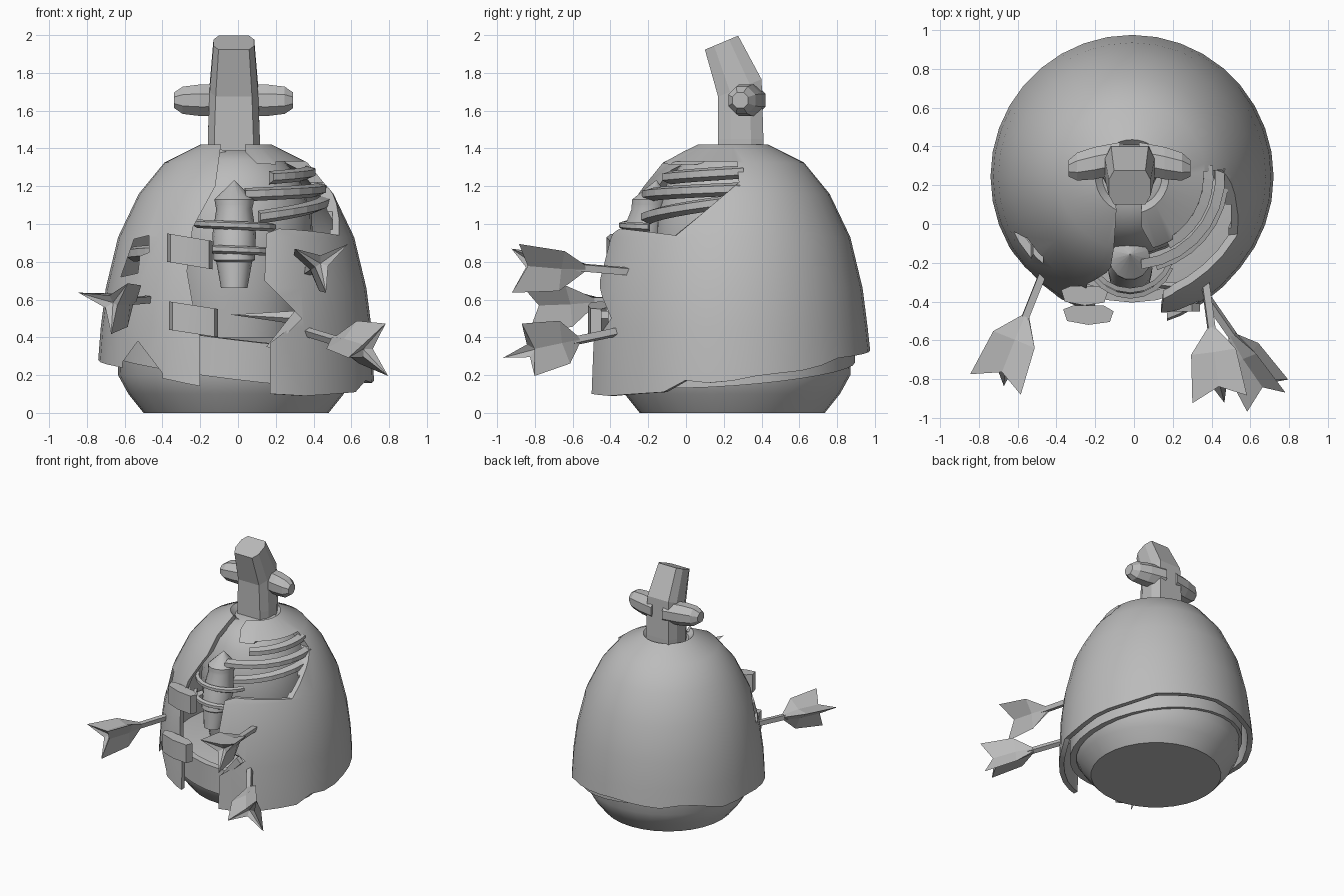
import bpy, bmesh, math
from mathutils import Vector, Matrix

cube = bpy.data.objects.get("Cube")
if cube:
    bpy.data.objects.remove(cube)

grey = bpy.data.materials.new("plain grey")
grey.use_nodes = True
tint = (0.5, 0.5, 0.5, 1)
grey.diffuse_color = tint
grey.node_tree.nodes["Principled BSDF"].inputs["Base Color"].default_value = tint
CX, CY = -0.01, 0.245


def make(name, verts, faces, smooth=None):
    mesh = bpy.data.meshes.new(name)
    mesh.from_pydata([tuple(v) for v in verts], [], faces)
    bm = bmesh.new()
    bm.from_mesh(mesh)
    bmesh.ops.recalc_face_normals(bm, faces=bm.faces)
    bm.to_mesh(mesh)
    bm.free()
    mesh.materials.append(grey)
    obj = bpy.data.objects.new(name, mesh)
    bpy.context.collection.objects.link(obj)
    if smooth:
        shade(obj, smooth)
    return obj


def shade(obj, angle):
    bpy.ops.object.select_all(action='DESELECT')
    obj.select_set(True)
    bpy.context.view_layer.objects.active = obj
    bpy.ops.object.shade_smooth_by_angle(angle=math.radians(angle))


def loft(name, rings, closed=False, smooth=None):
    """Skin equal rings of points; cap the ends or join last to first."""
    n, m = len(rings[0]), len(rings)
    verts = [p for ring in rings for p in ring]
    faces = [(i * n + j, i * n + (j + 1) % n, (i + 1) % m * n + (j + 1) % n, (i + 1) % m * n + j)
             for i in range(m if closed else m - 1) for j in range(n)]
    if not closed:
        faces += [tuple(range(n)), tuple(range((m - 1) * n, m * n))]
    return make(name, verts, faces, smooth)


def circle(x, y, z, r, n, turn=0):
    return [(x + r * math.cos(turn + math.tau * k / n), y + r * math.sin(turn + math.tau * k / n), z)
            for k in range(n)]


def lathe(name, x, y, profile, n, smooth=None, lean=0):
    """Stack circles; lean shifts each one back with its height."""
    return loft(name, [circle(x, y + lean * (z - 1), z, r, n) for r, z in profile], smooth=smooth)


def prism(name, points, low, high, axis):
    """Extrude an outline along x or y."""
    place = (lambda a, b, c: (c, a, b)) if axis == 'x' else (lambda a, b, c: (a, c, b))
    return loft(name, [[place(a, b, c) for a, b in points] for c in (low, high)])


def band(name, x, y, r, a0, a1, z0, z1, height, thick, n=7):
    """Curved bar swept round an upright axis."""
    rings = []
    for k in range(n + 1):
        t = k / n
        a = math.radians(a0 + (a1 - a0) * t)
        z = z0 + (z1 - z0) * t
        rings.append([(x + q * math.cos(a), y + q * math.sin(a), z + h) for q, h in
                      ((r, 0), (r + thick, height * .3), (r + thick, height * .8), (r, height))])
    return loft(name, rings)


# Cracked outer shell, with an uneven hem
SEG = 36
outline = [(.73, .2), (.717, .45), (.69, .66), (.625, .93), (.515, 1.16), (.38, 1.325), (.19, 1.42)]
HEM = [(-90, .11), (-60, .09), (-30, .11), (-17, .19), (-8, .15), (12, .2), (35, .23), (50, .29),
       (90, .33), (120, .3), (135, .33), (160, .26), (180, .28), (215, .24), (255, .14), (270, .11)]


def hem(deg):
    for (a, z), (b, w) in zip(HEM, HEM[1:]):
        if a <= deg <= b:
            return z + (w - z) * (deg - a) / (b - a)


rings = []
for inset, rows in ((0, outline), (.04, outline[::-1])):
    for r, z in rows:
        ring = circle(CX, CY, z - inset * (z > 1), r - inset, SEG)
        if z == .2:
            ring = [(p[0], p[1], hem((k * 360 / SEG + 90) % 360 - 90)) for k, p in enumerate(ring)]
        rings.append(ring)
shell = loft("outer_shell", rings, closed=True)

front_gap = [(-.08, 1.5), (.03, 1.5), (.04, 1.38), (.1, 1.32), (.3, 1.31), (.34, 1.22), (.5, 1.14),
             (.5, .97), (.28, 1), (.15, .95), (.14, .7), (.34, .5), (.17, .37), (.17, 0), (-.2, 0),
             (-.2, .4), (-.24, .58), (-.27, .75), (-.24, .98), (-.12, 1.2)]
side_gap = [(-.42, .99), (-.05, .94), (.28, 1.22), (.27, 1.33), (-.1, 1.33)]
slot = [(-.62, .72), (-.53, .74), (-.52, .83), (-.47, .85), (-.47, .94), (-.55, .92)]
hem_nick = [(-.62, .1), (-.61, .27), (-.53, .38), (-.4, .21), (-.4, .1)]
for name, pts, low, high, axis in (("front_cutter", front_gap, -1, .1, 'y'),
                                   ("side_cutter", side_gap, .2, 1, 'x'),
                                   ("slot_cutter", slot, -1, .1, 'y'),
                                   ("hem_cutter", hem_nick, -1, .1, 'y')):
    cutter = prism(name, pts, low, high, axis)
    cutter.hide_render = True
    cutter.hide_set(True)
    cut = shell.modifiers.new(name, 'BOOLEAN')
    cut.operation, cut.solver, cut.object = 'DIFFERENCE', 'EXACT', cutter
    bpy.context.view_layer.objects.active = shell
    bpy.ops.object.modifier_apply(modifier=name)
    bpy.data.objects.remove(cutter)

# Bend the left front panel outwards
for v in shell.data.vertices:
    if v.co.y < 0 and v.co.z < 1.01 and v.co.x > .1:
        v.co.y -= .04 * max(0, min(1, (.55 - v.co.x) / .38))
shade(shell, 32)

# Inner body: round base, raised belt and torso
lathe("base", CX, CY, [(.49, 0), (.57, .1), (.625, .2), (.63, .36), (.4, .4)], 32, 30)
loft("belt", [[(x, y, z + .07 * (y - CY) - .12 * x) for x, y, z in circle(CX, CY, z, r, 32)]
              for r, z in ((.6, .22), (.65, .22), (.65, .43), (.6, .43))], closed=True, smooth=30)
lathe("torso", CX, CY, [(.34, .36), (.38, .6), (.41, .85), (.4, 1.05), (.34, 1.23), (.25, 1.34),
                        (.14, 1.39)], 28, 35)

# Ribs in the side opening
for k, (r, a0, a1, z0, z1) in enumerate(((.45, -75, 4, 1.0, 1.09), (.43, -84, 5, 1.12, 1.15),
                                         (.37, -62, 8, 1.21, 1.24))):
    band(f"rib_{k + 1}", CX, CY, r, a0, a1, z0, z1, .07, .05)
band("right_rib", CX, CY, .56, 195, 245, .8, .82, .08, .04)

# Leaning canister with pointed cap and two straps
RX, RY, LEAN = -.02, -.215, .25
lathe("canister", RX, RY, [(.07, .66), (.095, .8), (.11, .81), (.115, .95), (.095, 1.08), (.1, 1.1),
                           (.1, 1.13), (.085, 1.14)], 14, 35, LEAN)
lathe("canister_cap", RX, RY, [(.1, 1.1), (.105, 1.13), (.003, 1.23)], 14, 35, LEAN)
for name, y, z in (("upper_strap", -.12, .98), ("lower_strap", -.15, .85)):
    band(name, RX, y, .21, 200, 340, z, z - .02, .045, .025, 8)

# Clasps on the edge of the split
for name, x, y, z, w in (("upper_clasp", -.255, -.37, .78, .12), ("lower_clasp", -.235, -.47, .42, .13)):
    pts = [(-1, .03), (-.85, -.03), (0, -.05), (.85, -.035), (1, .02), (.6, .05), (-.6, .05)]
    loft(name, [[(x + a * w, y + b, z + h - .02 * a) for a, b in pts] for h in (0, .15)], smooth=40)

# Bent neck with a blunt end and two side knobs
section = [(sx * a, sy * b) for sx, sy, order in ((1, 1, 1), (-1, 1, -1), (-1, -1, 1), (1, -1, -1))
           for a, b in ((1, .45), (.75, 1))[::order]]
neck_rows = ((.29, 1.34, .138, .12, 0), (.29, 1.45, .138, .12, 0), (.285, 1.72, .128, .115, .4),
             (.188, 1.96, .108, .088, .42))
loft("neck", [[(-.022 + a * w, y + b * d, z + b * d * tilt) for a, b in section]
              for y, z, w, d, tilt in neck_rows])
for name, side in (("left_knob", 1), ("right_knob", -1)):
    loft(name, [[(-.023 + side * d, y + .35 - .2 * d, z + 1.655) for y, z, _ in
                 circle(0, 0, 0, r, 8, math.pi / 8)]
                for d, r in ((.05, .088), (.18, .09), (.27, .078), (.315, .045))])


# Arrows: square shaft and a three-lobed tail with a hollow end
def arrow(name, start, end, spin):
    start, end = Vector(start), Vector(end)
    turn = (end - start).to_track_quat('Z', 'Y').to_matrix() @ Matrix.Rotation(math.radians(spin), 3, 'Z')
    length = (end - start).length
    loft(name + "_shaft", [[start + turn @ Vector(p) for p in circle(0, 0, d, .026, 4)]
                           for d in (-.08, length - .3)])
    rings = []
    for tip, dip, r_tip, r_dip in ((-.38, -.38, .022, .022), (-.25, -.25, .135, .04),
                                   (0, -.07, .165, .04), (-.1, -.1, .004, .004)):
        lobes = [circle(0, 0, tip, r_tip, 3), circle(0, 0, dip, r_dip, 3, math.pi / 3)]
        rings.append([end + turn @ Vector(p) for pair in zip(*lobes) for p in pair])
    loft(name + "_tail", rings)


arrow("upper_left_arrow", (.37, -.32, .75), (.45, -.91, .8), 35)
arrow("lower_left_arrow", (.36, -.36, .43), (.72, -.88, .32), 70)
arrow("right_arrow", (-.48, -.28, .6), (-.7, -.83, .58), 40)

# Arrow tip showing inside the split, and a shell splinter beside it
tip = Vector((-.04, -.3, .52))
root = [Vector((.3, -.33 + y, .5 + z)) for y, z in ((-.03, 0), (0, .04), (.03, 0), (0, -.03))]
make("arrow_tip", [tip] + root, [(0, k + 1, (k + 1) % 4 + 1) for k in range(4)] + [(1, 2, 3, 4)])
prism("splinter", [(.15, .35), (.3, .54), (.34, .5), (.18, .34)], -.45, -.41, 'y')
